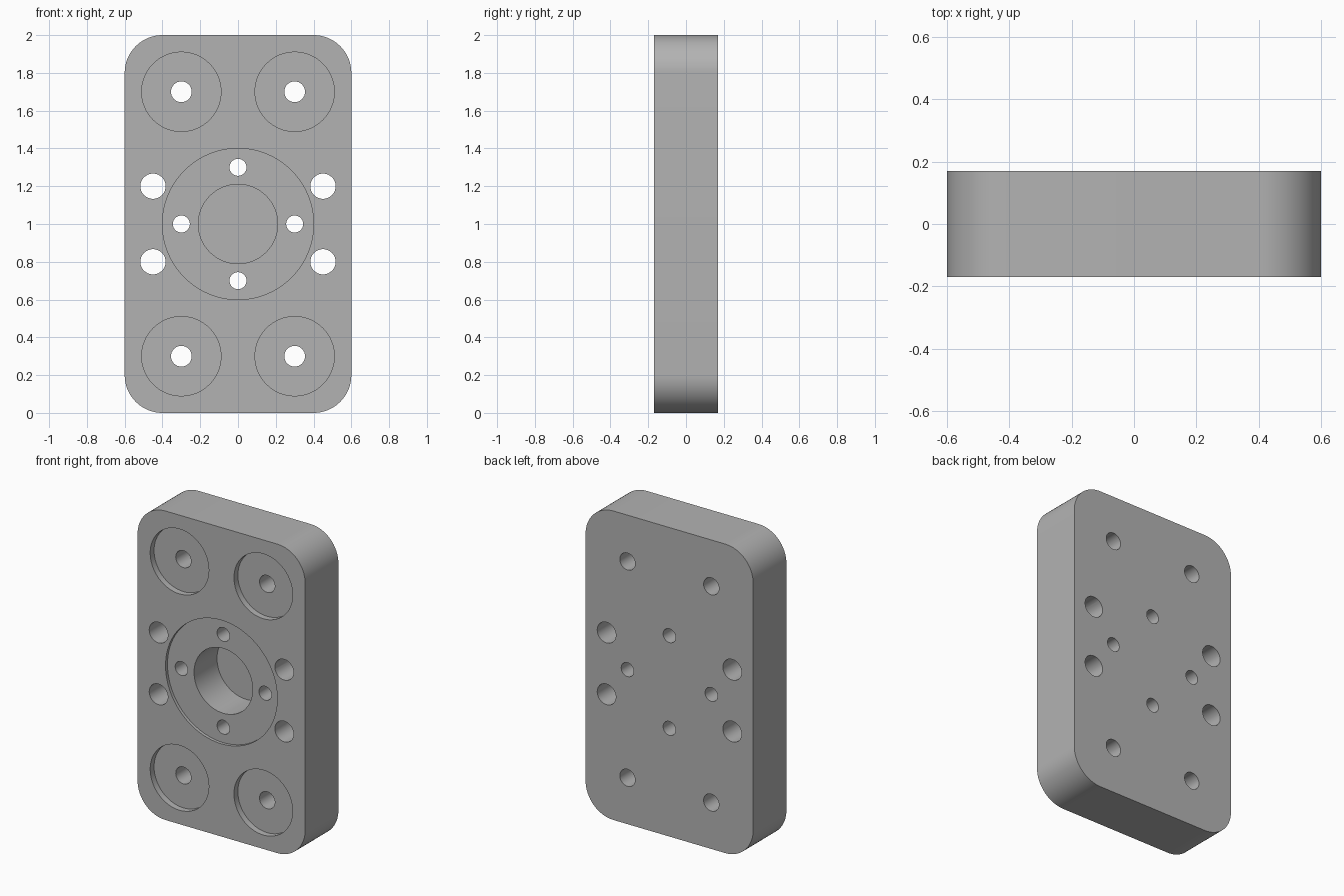
import bpy, bmesh, math
from mathutils import Matrix, Vector

if "Cube" in bpy.data.objects:
    bpy.data.objects.remove(bpy.data.objects["Cube"])

W, H, T, R = 1.2, 2.0, 0.34, 0.2      # width, height, thickness, corner radius
FRONT = -T / 2

steel = bpy.data.materials.new("plain grey")
steel.diffuse_color = (0.45, 0.45, 0.45, 1)
steel.use_nodes = True
steel.node_tree.nodes["Principled BSDF"].inputs["Base Color"].default_value = steel.diffuse_color


def new_object(name, bm):
    bmesh.ops.recalc_face_normals(bm, faces=bm.faces[:])
    mesh = bpy.data.meshes.new(name)
    bm.to_mesh(mesh)
    bm.free()
    obj = bpy.data.objects.new(name, mesh)
    bpy.context.collection.objects.link(obj)
    return obj


def cutters(name, spots, radius, depth, sides=64):
    """Cylinders entering the front face to the given depth."""
    bm = bmesh.new()
    y0, y1 = FRONT - 0.1, FRONT + depth
    for x, z in spots:
        place = Matrix.Translation((x, (y0 + y1) / 2, z)) @ Matrix.Rotation(math.pi / 2, 4, 'X')
        bmesh.ops.create_cone(bm, cap_ends=True, segments=sides, radius1=radius,
                              radius2=radius, depth=y1 - y0, matrix=place)
    obj = new_object(name, bm)
    obj.hide_render = True
    return obj


# Rounded plate
bm = bmesh.new()
outline = []
for i, (sx, sz) in enumerate([(1, 1), (-1, 1), (-1, -1), (1, -1)]):
    for k in range(17):
        a = math.radians(90 * i + 90 * k / 16)
        outline.append(bm.verts.new((sx * (W / 2 - R) + R * math.cos(a), FRONT,
                                     H / 2 + sz * (H / 2 - R) + R * math.sin(a))))
face = bm.faces.new(outline)
ext = bmesh.ops.extrude_face_region(bm, geom=[face])
bmesh.ops.translate(bm, vec=Vector((0, T, 0)),
                    verts=[g for g in ext["geom"] if isinstance(g, bmesh.types.BMVert)])
plate = new_object("mounting_plate", bm)
plate.data.materials.append(steel)

# Pockets, bore and drilled holes
corners = [(x, z) for x in (-0.3, 0.3) for z in (0.3, 1.7)]
sides = [(x, z) for x in (-0.45, 0.45) for z in (0.8, 1.2)]
ring = [(0.3, 1), (-0.3, 1), (0, 1.3), (0, 0.7)]
THROUGH = T + 0.1
tools = [
    cutters("centre_recess_cutter", [(0, 1)], 0.4, 0.02, 96),
    cutters("corner_pocket_cutter", corners, 0.21, 0.04),
    cutters("centre_bore_cutter", [(0, 1)], 0.21, 0.255),
    cutters("corner_hole_cutter", corners, 0.055, THROUGH, 32),
    cutters("side_hole_cutter", sides, 0.067, THROUGH, 32),
    cutters("ring_hole_cutter", ring, 0.045, THROUGH, 32),
]
bpy.context.view_layer.objects.active = plate
plate.select_set(True)
for tool in tools:
    mod = plate.modifiers.new(tool.name, 'BOOLEAN')
    mod.operation = 'DIFFERENCE'
    mod.solver = 'EXACT'
    mod.object = tool
    bpy.ops.object.modifier_apply(modifier=mod.name)
for tool in tools:
    bpy.data.objects.remove(tool)

# Smooth round walls, crisp edges
bpy.ops.object.select_all(action='DESELECT')
plate.select_set(True)
bpy.ops.object.shade_smooth_by_angle(angle=math.radians(30))
